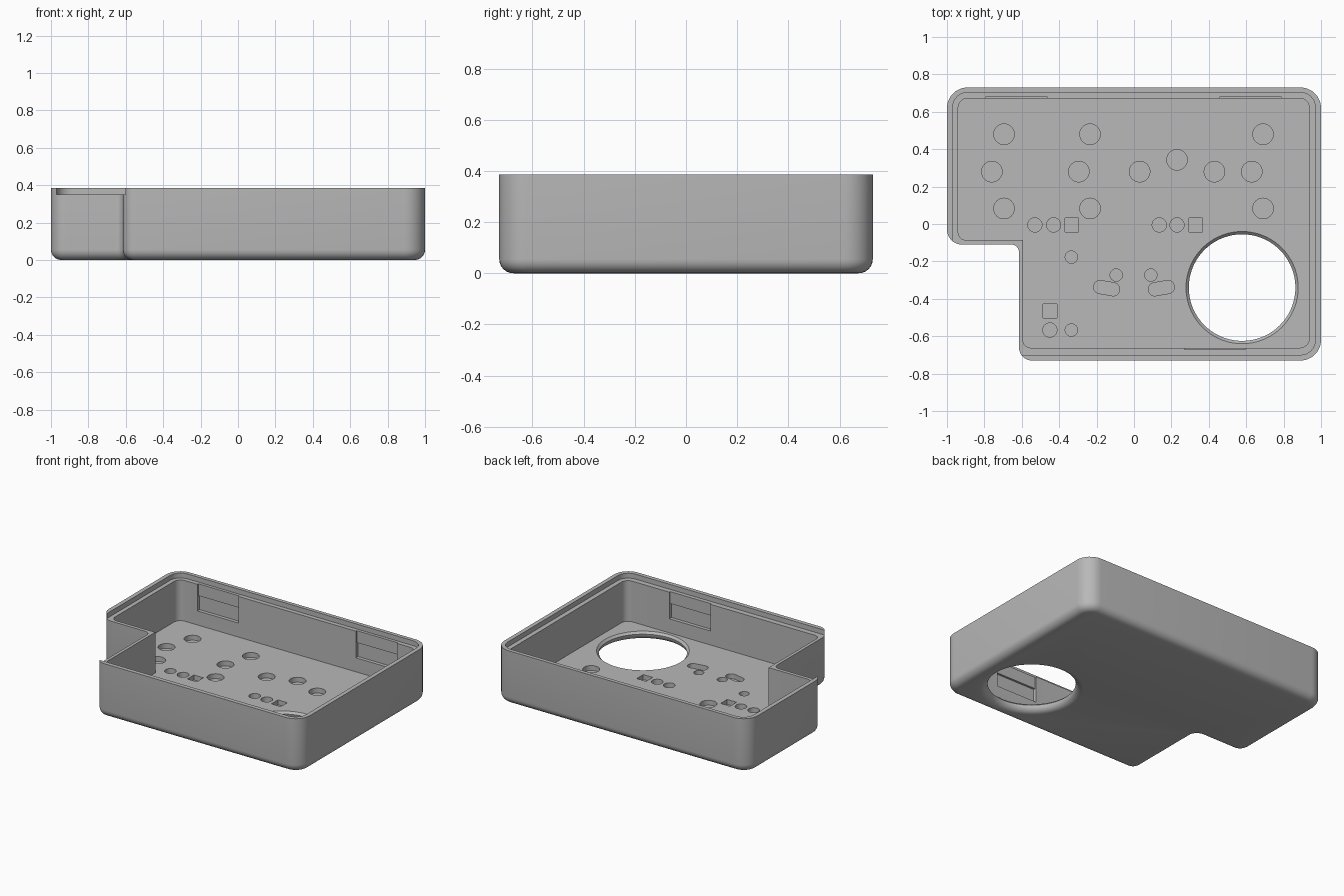
import bpy, bmesh, math
from mathutils import Vector, Matrix

cube = bpy.data.objects.get("Cube")
if cube:
    bpy.data.objects.remove(cube, do_unlink=True)

TOP, LEDGE, FLOOR, FILLET = 0.385, 0.35, 0.06, 0.055

grey = bpy.data.materials.new("plain_grey")
grey.use_nodes = True
colour = (0.48, 0.48, 0.48, 1)
grey.diffuse_color = colour
grey.node_tree.nodes["Principled BSDF"].inputs["Base Color"].default_value = colour


def outline(corners, inset=0.0, steps=8):
    """Counter-clockwise outline of (x, y, radius) corners, rounded and inset."""
    pts, n = [], len(corners)
    for i, (x, y, r) in enumerate(corners):
        p = Vector((x, y))
        a = (p - Vector(corners[i - 1][:2])).normalized()
        b = (Vector(corners[(i + 1) % n][:2]) - p).normalized()
        na, nb = Vector((-a.y, a.x)), Vector((-b.y, b.x))
        turn = 1 if a.x * b.y - a.y * b.x > 0 else -1
        centre = p + (na + nb) * r * turn
        rad = r - inset * turn
        if r == 0:
            pts.append(p + (na + nb) * inset)
            continue
        for k in range(steps + 1):
            t = k / steps * math.pi / 2
            pts.append(centre - (na * math.cos(t) + nb * math.sin(t) * 1
                       if turn > 0 else -na * math.cos(t) - nb * math.sin(t)) * rad)
    return pts


def rect(x0, y0, x1, y1, r=0.0):
    return outline([(x0, y0, r), (x1, y0, r), (x1, y1, r), (x0, y1, r)])


def circle(x, y, r, n=32):
    return [Vector((x + r * math.cos(2 * math.pi * k / n),
                    y + r * math.sin(2 * math.pi * k / n))) for k in range(n)]


def loft(bm, rings):
    """Closed solid through (outline, z) rings, listed from the bottom up."""
    loops = [[bm.verts.new((p.x, p.y, z)) for p in pts] for pts, z in rings]
    for low, high in zip(loops, loops[1:]):
        for i in range(len(low)):
            j = (i + 1) % len(low)
            bm.faces.new((low[i], low[j], high[j], high[i]))
    bm.faces.new(loops[0][::-1])
    bm.faces.new(loops[-1])


def solid(name, parts):
    bm = bmesh.new()
    for rings in parts:
        loft(bm, rings)
    bmesh.ops.recalc_face_normals(bm, faces=bm.faces)
    mesh = bpy.data.meshes.new(name)
    bm.to_mesh(mesh)
    bm.free()
    mesh.materials.append(grey)
    obj = bpy.data.objects.new(name, mesh)
    bpy.context.collection.objects.link(obj)
    return obj


def cut(target, name, parts):
    cutter = solid(name, parts)
    cutter.hide_render = True
    mod = target.modifiers.new(name, "BOOLEAN")
    mod.operation, mod.solver, mod.object = "DIFFERENCE", "EXACT", cutter
    bpy.context.view_layer.objects.active = target
    bpy.ops.object.modifier_apply(modifier=mod.name)
    bpy.data.objects.remove(cutter, do_unlink=True)


def prism(pts, z0, z1):
    return [(pts, z0), (pts, z1)]


# Outer shell with a rounded bottom edge and one notched corner
shell = [(-1, 0.73, 0.11), (-1, -0.11, 0.08), (-0.615, -0.11, 0.04),
         (-0.615, -0.73, 0.07), (1, -0.73, 0.11), (1, 0.73, 0.11)]
rings = []
for k in range(7):
    t = k / 6 * math.pi / 2
    rings.append((outline(shell, FILLET * (1 - math.sin(t))), FILLET * (1 - math.cos(t))))
rings.append((outline(shell), TOP))
tray = solid("enclosure_tray", [rings])

# Inner cavity
cavity = [(-0.94, 0.672, 0.05), (-0.94, -0.085, 0.04), (-0.593, -0.085, 0),
          (-0.593, -0.662, 0.04), (0.937, -0.662, 0.05), (0.937, 0.672, 0.05)]
cut(tray, "cavity_cutter", [prism(outline(cavity), FLOOR, 0.5)])

# Rebate for the lid, which also lowers the notch walls
cut(tray, "lid_rebate_cutter", [prism(rect(-0.97, -0.70, 0.97, 0.703, 0.08), LEDGE, 0.5)])

# Snap recesses: shallow at the top, deeper below
clips = [(-0.79, 0.66, 1), (0.46, 0.66, 1), (0.27, -0.65, -1)]
for label, depth, z0, z1 in (("upper", 0.022, 0.26, 0.37), ("lower", 0.037, 0.16, 0.265)):
    parts = []
    for x, y, side in clips:
        ya, yb = sorted((y, y + side * depth))
        parts.append(prism(rect(x, ya, x + 0.325, yb), z0, z1))
    cut(tray, label + "_snap_cutter", parts)

# Large round opening, flared towards the underside
hx, hy = 0.578, -0.34
profile = [(0.335, -0.02), (0.335, 0)]
for k in range(1, 7):
    t = k / 6 * math.pi / 2
    profile.append((0.335 - 0.05 * math.sin(t), 0.045 * (1 - math.cos(t))))
profile += [(0.30, FLOOR), (0.30, 0.1)]
cut(tray, "opening_cutter", [[(circle(hx, hy, r, 72), z) for r, z in profile]])

# Blind pockets in the floor
Z0, Z1 = 0.025, 0.1
large = [(-0.76, 0.28), (-0.295, 0.28), (0.03, 0.28), (0.43, 0.28), (0.63, 0.28), (0.23, 0.343)]
large += [(x, y) for x in (-0.695, -0.235, 0.69) for y in (0.48, 0.083)]
medium = [(x, -0.005) for x in (-0.53, -0.43, 0.135, 0.23)] + [(-0.45, -0.567)]
small = [(-0.335, -0.177), (-0.095, -0.273), (0.09, -0.273), (-0.335, -0.567)]
pockets = []
for group, radius in ((large, 0.055), (medium, 0.038), (small, 0.033)):
    pockets += [prism(circle(x, y, radius), Z0, Z1) for x, y in group]
for x, y in ((-0.333, -0.005), (0.33, -0.005), (-0.45, -0.465)):
    pockets.append(prism(rect(x - 0.037, y - 0.037, x + 0.037, y + 0.037), Z0, Z1))
for side in (-1, 1):
    turn = Matrix.Rotation(math.radians(10 * side), 2)
    slot = [turn @ p + Vector((0.146 * side, -0.343)) for p in rect(-0.07, -0.035, 0.07, 0.035, 0.034)]
    pockets.append(prism(slot, Z0, Z1))
cut(tray, "pocket_cutter", pockets)

# Smooth the rounded surfaces, keep the rims crisp
bpy.ops.object.select_all(action="DESELECT")
tray.select_set(True)
bpy.context.view_layer.objects.active = tray
bpy.ops.object.shade_smooth_by_angle(angle=math.radians(30))
